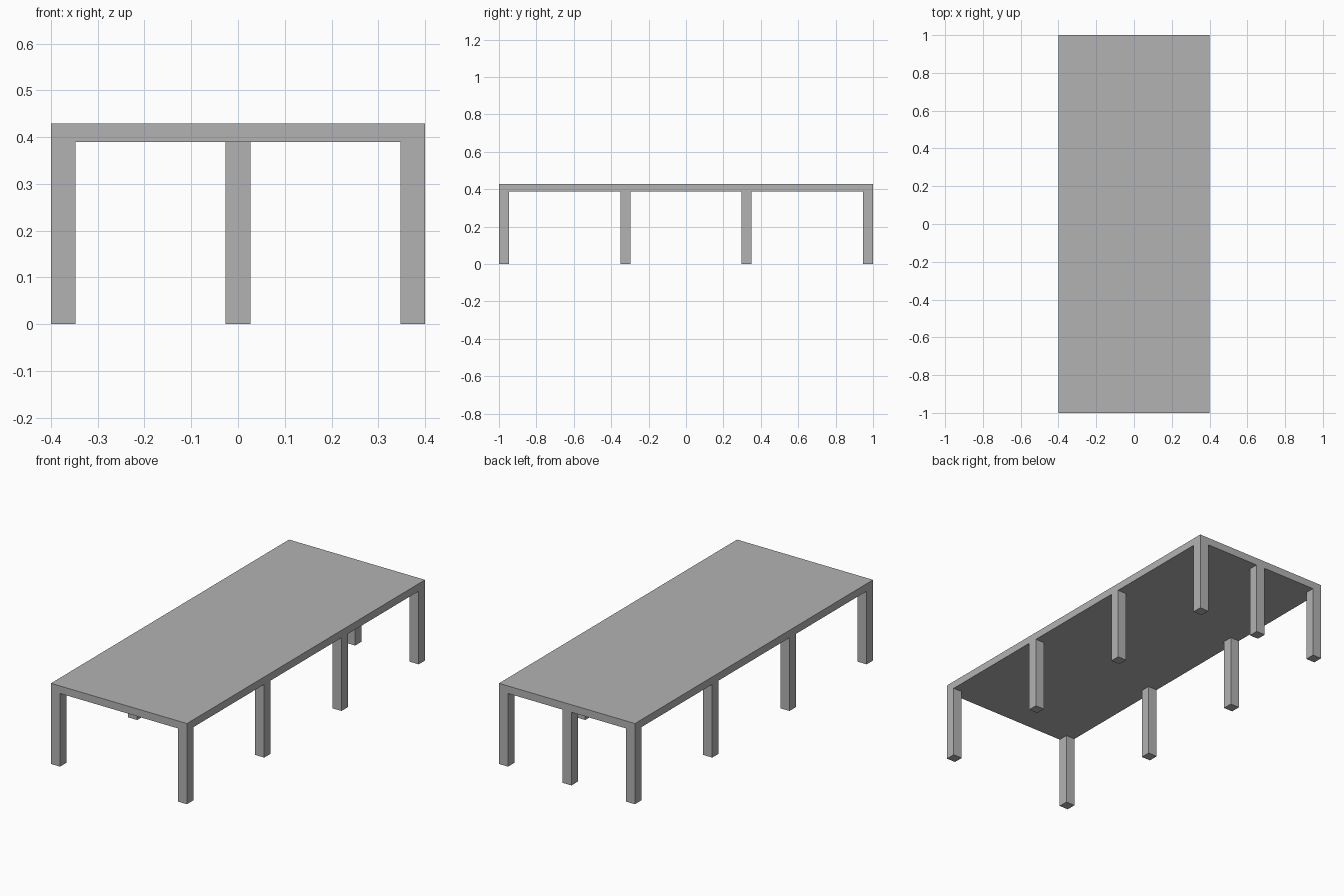
import bpy
import bmesh
from mathutils import Matrix, Vector

cube = bpy.data.objects.get("Cube")
if cube:
    bpy.data.objects.remove(cube, do_unlink=True)

HALF_W, HALF_L = 0.4, 1.0
HEIGHT, UNDERSIDE = 0.429, 0.389
LEG = 0.053

grey = bpy.data.materials.new("plain_grey")
grey.use_nodes = True
colour = (0.45, 0.45, 0.45, 1)
grey.diffuse_color = colour
grey.node_tree.nodes["Principled BSDF"].inputs["Base Color"].default_value = colour


def box(name, x, y, z0, z1, width, length):
    """Box centred on x, y and reaching from z0 to z1."""
    mesh = bpy.data.meshes.new(name)
    bm = bmesh.new()
    size = Matrix.Diagonal((width, length, z1 - z0, 1))
    bmesh.ops.create_cube(bm, size=1, matrix=size)
    bm.to_mesh(mesh)
    bm.free()
    mesh.materials.append(grey)
    obj = bpy.data.objects.new(name, mesh)
    obj.location = Vector((x, y, (z0 + z1) / 2))
    bpy.context.collection.objects.link(obj)


# Table top
box("table_top", 0, 0, UNDERSIDE, HEIGHT, 2 * HALF_W, 2 * HALF_L)

# Evenly spaced rows of legs, flush with the long sides
leg_x = HALF_W - LEG / 2
leg_y = HALF_L - LEG / 2
rows = ["front", "front_middle", "back_middle", "back"]
for i, row in enumerate(rows):
    y = leg_y * (2 * i / (len(rows) - 1) - 1)
    for side, sign in (("left", 1), ("right", -1)):
        box(f"{row}_{side}_leg", sign * leg_x, y, 0, UNDERSIDE, LEG, LEG)

# Single centre leg under the back edge
box("back_centre_leg", 0, leg_y, 0, UNDERSIDE, LEG, LEG)
